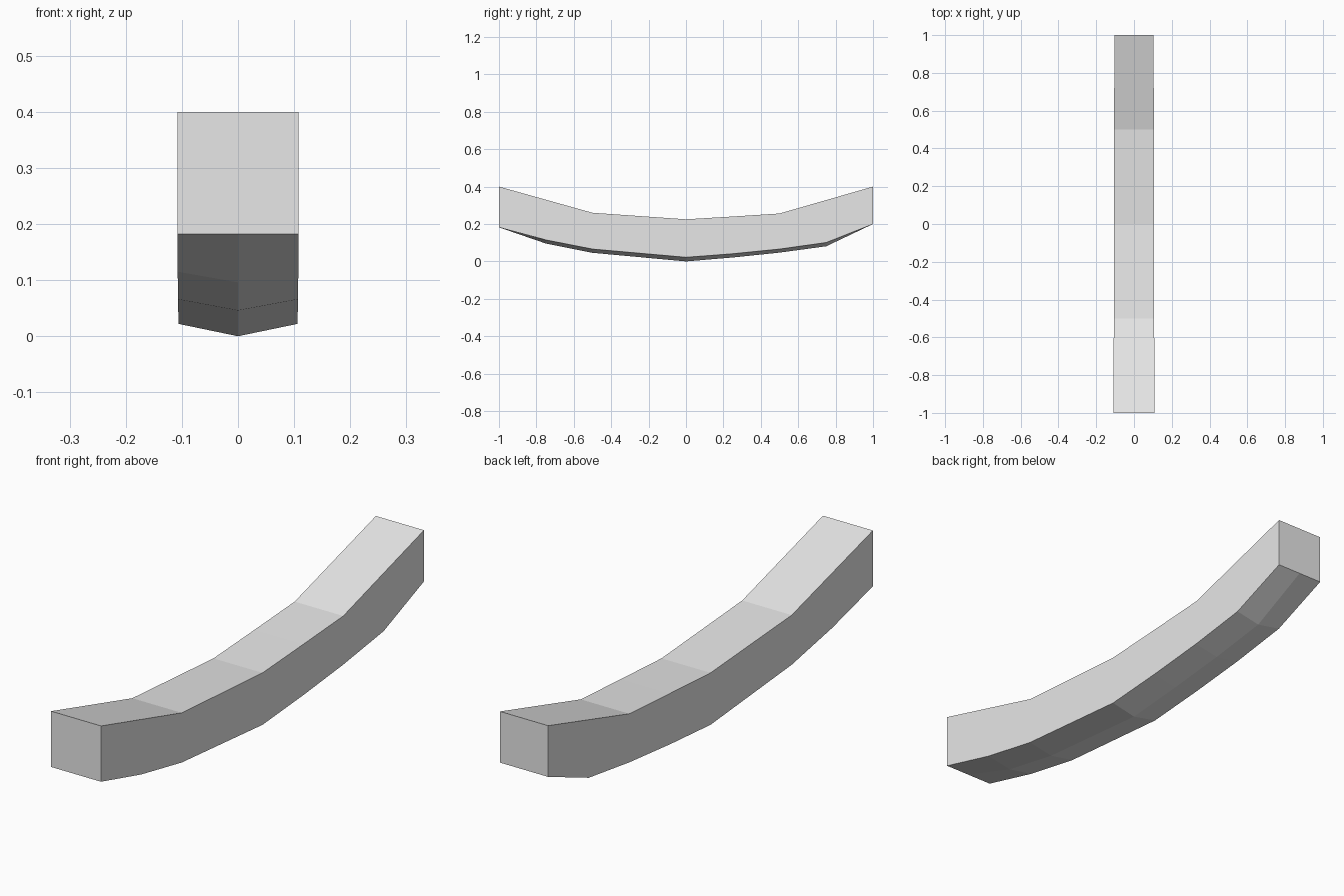
import bpy
import bmesh

cube = bpy.data.objects.get("Cube")
if cube:
    bpy.data.objects.remove(cube, do_unlink=True)

# Plain grey material
grey = bpy.data.materials.new("light_grey")
grey.use_nodes = True
colour = (0.8, 0.8, 0.8, 1)
grey.diffuse_color = colour
grey.node_tree.nodes["Principled BSDF"].inputs["Base Color"].default_value = colour

# Stations along the beam: y, top z, lower side edge z, keel z
stations = [
    (-1.0, 0.40, 0.182, 0.182),
    (-0.75, 0.33, 0.115, 0.096),
    (-0.5, 0.26, 0.066, 0.046),
    (0.0, 0.225, 0.022, 0.0),
    (0.25, 0.24, 0.041, 0.021),
    (0.5, 0.256, 0.066, 0.047),
    (0.75, 0.328, 0.101, 0.081),
    (1.0, 0.40, 0.20, 0.20),
]

# Curved beam: five-sided rings with a shallow keel, flat at both ends
bm = bmesh.new()
rings = []
for y, top, edge, keel in stations:
    w = 0.106 - 0.002 * y
    section = [(-w, top), (-w, edge), (0, keel), (w, edge), (w, top)]
    rings.append([bm.verts.new((x, y, z)) for x, z in section])
for a, b in zip(rings, rings[1:]):
    for i in range(5):
        j = (i + 1) % 5
        bm.faces.new((a[i], a[j], b[j], b[i]))
bm.faces.new(rings[0])
bm.faces.new(rings[-1])
bmesh.ops.recalc_face_normals(bm, faces=bm.faces)

mesh = bpy.data.meshes.new("curved_beam")
bm.to_mesh(mesh)
bm.free()
mesh.materials.append(grey)
beam = bpy.data.objects.new("curved_beam", mesh)
bpy.context.collection.objects.link(beam)
